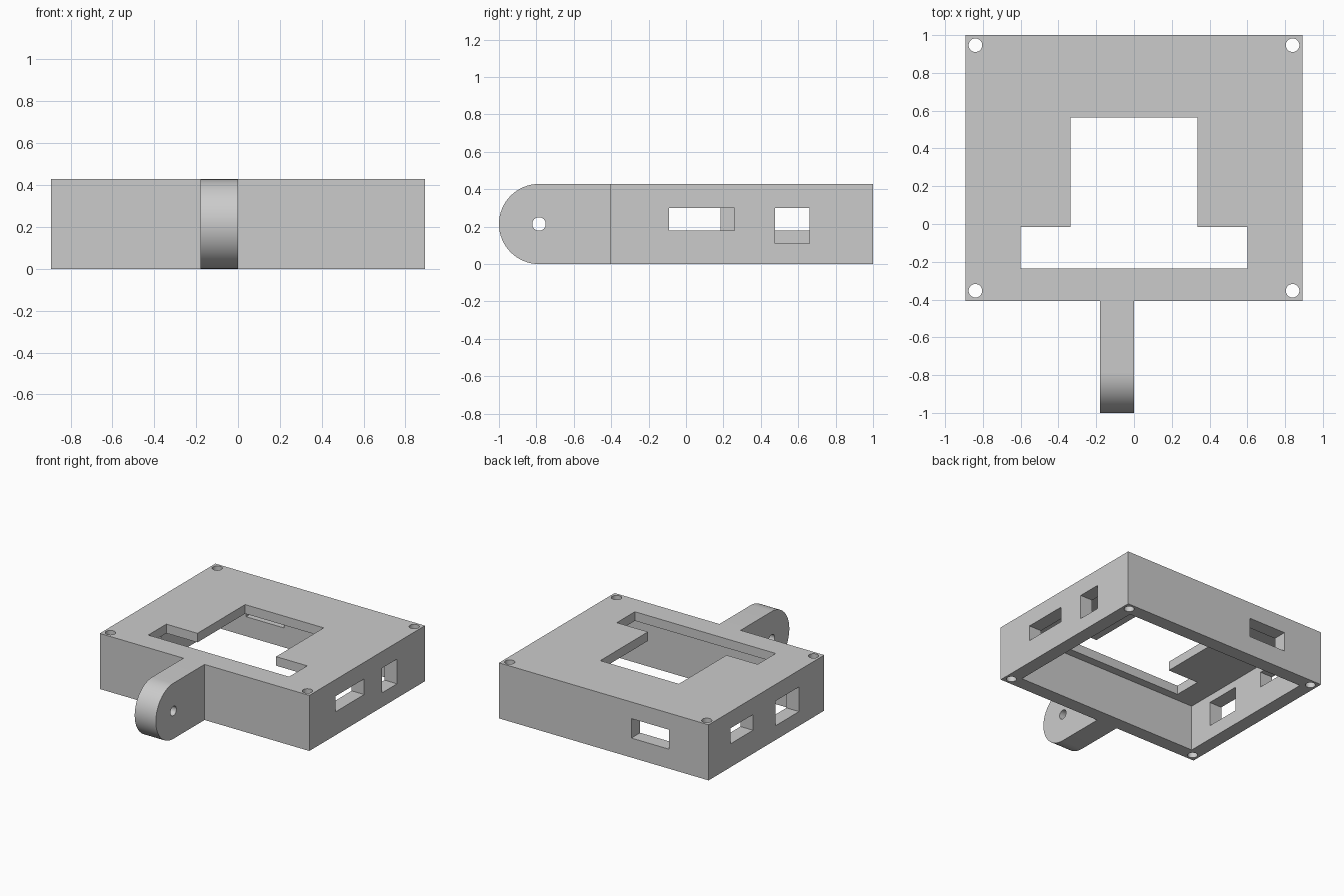
import bpy
import bmesh
from math import pi, sin, cos
from mathutils import Matrix, Vector

cube = bpy.data.objects.get("Cube")
if cube:
    bpy.data.objects.remove(cube, do_unlink=True)

grey = bpy.data.materials.new("plain grey")
grey.use_nodes = True
colour = (0.6, 0.6, 0.6, 1)
grey.diffuse_color = colour
grey.node_tree.nodes["Principled BSDF"].inputs["Base Color"].default_value = colour

X, BACK, FRONT, H = 0.893, 1.0, -0.407, 0.428
WALL, PLATE, HOLE_R = 0.107, 0.07, 0.036
OVER = 0.05  # how far cutters stick out


def new_object(name, bm):
    bmesh.ops.recalc_face_normals(bm, faces=bm.faces[:])
    mesh = bpy.data.meshes.new(name)
    bm.to_mesh(mesh)
    bm.free()
    mesh.materials.append(grey)
    obj = bpy.data.objects.new(name, mesh)
    bpy.context.collection.objects.link(obj)
    return obj


def box(name, x, y, z):
    lo, hi = Vector((x[0], y[0], z[0])), Vector((x[1], y[1], z[1]))
    bm = bmesh.new()
    place = Matrix.Translation((lo + hi) / 2) @ Matrix.Diagonal((hi - lo).to_4d())
    bmesh.ops.create_cube(bm, size=1, matrix=place)
    return new_object(name, bm)


def rod(name, centre, depth, axis="Z"):
    bm = bmesh.new()
    turn = Matrix.Rotation(pi / 2, 4, "Y") if axis == "X" else Matrix()
    bmesh.ops.create_cone(bm, cap_ends=True, segments=32, radius1=HOLE_R,
                          radius2=HOLE_R, depth=depth,
                          matrix=Matrix.Translation(centre) @ turn)
    return new_object(name, bm)


def cut(target, cutter):
    cutter.hide_render = True
    mod = target.modifiers.new("cut", "BOOLEAN")
    mod.operation = "DIFFERENCE"
    mod.solver = "EXACT"
    mod.object = cutter
    bpy.context.view_layer.update()
    result = target.evaluated_get(bpy.context.evaluated_depsgraph_get())
    mesh = bpy.data.meshes.new_from_object(result)
    target.modifiers.clear()
    target.data = mesh
    bpy.data.objects.remove(cutter, do_unlink=True)


# Case: a shell open at the bottom
case = box("case", (-X, X), (FRONT, BACK), (0, H))
cut(case, box("cavity", (WALL - X, X - WALL), (FRONT + WALL, BACK - WALL),
              (-OVER, H - PLATE)))

# T-shaped opening in the top plate
top = (H - PLATE - OVER, H + OVER)
cut(case, box("slot_opening", (-0.6, 0.6), (-0.235, -0.015), top))
cut(case, box("main_opening", (-0.335, 0.335), (-0.1, 0.565), top))

# Port windows in the side walls and the back wall
left = (X - WALL - OVER, X + OVER)
right = (-left[1], -left[0])
for side, y, z in ((left, (-0.09, 0.26), (0.18, 0.3)),
                   (left, (0.475, 0.66), (0.11, 0.3)),
                   (right, (-0.1, 0.185), (0.11, 0.3)),
                   (right, (0.46, 0.735), (0.18, 0.3))):
    cut(case, box("side_port", side, y, z))
cut(case, box("back_port", (-0.555, -0.235), (BACK - WALL - OVER, BACK + OVER),
              (0.15, 0.3)))

# Screw holes down through the corners
inset = WALL / 2
for x in (inset - X, X - inset):
    for y in (FRONT + inset, BACK - inset):
        cut(case, rod("screw_hole", (x, y, H / 2), H + 2 * OVER))

# Mounting lug: round-ended profile extruded sideways, with a pivot hole
radius = H / 2
pivot_y = radius - 1
outline = [(FRONT, 0), (FRONT, H)]
for i in range(33):
    a = pi / 2 + pi * i / 32
    outline.append((pivot_y + radius * cos(a), radius + radius * sin(a)))
bm = bmesh.new()
face = bm.faces.new([bm.verts.new((-0.18, y, z)) for y, z in outline])
sweep = bmesh.ops.extrude_face_region(bm, geom=[face])
bmesh.ops.translate(bm, vec=(0.18, 0, 0),
                    verts=[v for v in sweep["geom"] if isinstance(v, bmesh.types.BMVert)])
lug = new_object("mounting_lug", bm)
cut(lug, rod("pivot_hole", (-0.09, pivot_y, radius), 0.18 + 2 * OVER, "X"))

# Smooth the curved faces, keep the edges sharp
bpy.ops.object.select_all(action="DESELECT")
for obj in (case, lug):
    obj.select_set(True)
bpy.context.view_layer.objects.active = case
bpy.ops.object.shade_smooth_by_angle(angle=pi / 6)
